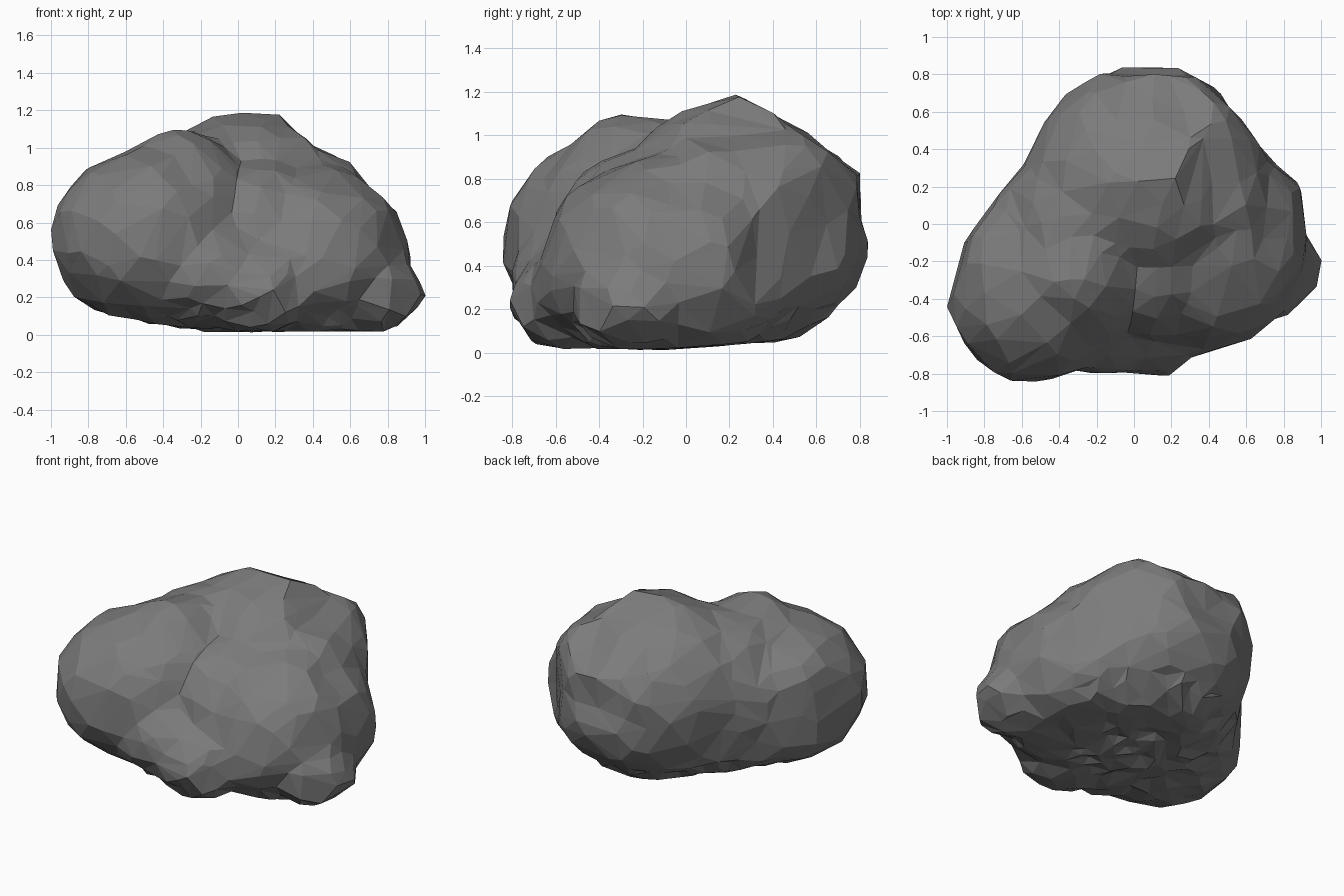
import bpy, bmesh
from math import exp
from mathutils import Vector, noise

cube = bpy.data.objects.get("Cube")
if cube:
    bpy.data.objects.remove(cube)

CENTRE = Vector((0, 0, 0.5))

# Rounded masses of the boulder: middle, radii
LOBES = [
    (Vector((0.08, 0.27, 0.6)), Vector((0.62, 0.58, 0.58))),     # tall back
    (Vector((-0.5, -0.32, 0.52)), Vector((0.5, 0.53, 0.46))),    # left front
    (Vector((-0.3, -0.24, 0.6)), Vector((0.38, 0.42, 0.48))),    # left crest
    (Vector((-0.27, 0.03, 0.58)), Vector((0.42, 0.42, 0.48))),   # saddle
    (Vector((0.4, -0.06, 0.41)), Vector((0.52, 0.59, 0.49))),    # right shoulder
    (Vector((0.1, -0.2, 0.52)), Vector((0.3, 0.41, 0.4))),       # front valley floor
    (Vector((-0.15, -0.45, 0.33)), Vector((0.36, 0.34, 0.29))),  # front apron
    (Vector((0.1, -0.54, 0.22)), Vector((0.29, 0.27, 0.21))),    # front ledge
    (Vector((0.78, -0.27, 0.21)), Vector((0.23, 0.24, 0.19))),   # right knob
    (Vector((0.05, -0.1, 0.3)), Vector((0.78, 0.65, 0.29))),     # broad base
]

# Outlines that trim the masses: the two axes, then the points
OUTLINES = [
    (0, 2, [(-1, .4), (-1, .6), (-.97, .72), (-.82, .87), (-.5, 1.07), (-.24, 1.1), (-.1, 1.17),
            (.2, 1.19), (.4, 1), (.55, .93), (.72, .77), (.88, .62), (.92, .4), (1, .2),
            (.82, .02), (-.3, .02), (-.82, .14), (-.97, .3)]),
    (1, 2, [(-.86, .5), (-.79, .7), (-.62, .92), (-.4, 1.08), (-.03, 1.1), (.2, 1.19), (.4, 1.1),
            (.78, .82), (.8, .6), (.86, .4), (.7, .2), (.5, .06), (-.4, 0), (-.71, .04), (-.81, .2)]),
    (0, 1, [(0, .86), (.3, .8), (.42, .73), (.72, .34), (.86, .22), (.92, -.03), (1, -.2), (1, -.3),
            (.72, -.58), (.3, -.71), (.2, -.8), (-.28, -.78), (-.6, -.86), (-.82, -.77),
            (-1, -.5), (-.9, -.1), (-.6, .3), (-.4, .68)]),
]


def inside(p):
    """True where the point lies in the softly blended masses."""
    total = 0
    for mid, radii in LOBES:
        q = p - mid
        s = sum((q[i] / radii[i]) ** 2 for i in range(3))
        total += exp(8 * (1 - s))
    return total > 1


def lobe_reach(d):
    """Distance from the centre to the outermost mass along d."""
    t = 1.4
    while t > 0.3 and not inside(CENTRE + d * t):
        t -= 0.03
    low, high = t, t + 0.03
    for _ in range(6):
        mid = (low + high) / 2
        if inside(CENTRE + d * mid):
            low = mid
        else:
            high = mid
    return low


def outline_reach(d, a, b, points):
    """Distance along d at which the outline is met."""
    best = 9.0
    for k, end in enumerate(points):
        sx, sy = points[k - 1][0] - CENTRE[a], points[k - 1][1] - CENTRE[b]
        ex, ey = end[0] - CENTRE[a] - sx, end[1] - CENTRE[b] - sy
        det = d[a] * ey - d[b] * ex
        if abs(det) < 1e-9:
            continue
        t = (sx * ey - sy * ex) / det
        u = (sx * d[b] - sy * d[a]) / det
        if t > 0 and -1e-6 <= u <= 1 + 1e-6:
            best = min(best, t)
    return best


# Boulder: a sphere shaped by the masses, trimmed and roughened
bm = bmesh.new()
bmesh.ops.create_icosphere(bm, subdivisions=5, radius=1)
for v in bm.verts:
    d = v.co.normalized()
    r = lobe_reach(d)
    r = min([r] + [outline_reach(d, *o) for o in OUTLINES])
    p = CENTRE + d * r
    if d.z < -0.4:
        r += 0.01 - 0.06 * abs(noise.noise(p * 6))     # pitted underside
    else:
        r += 0.006 + 0.025 * noise.noise(p * 5)
    v.co = CENTRE + d * r

mesh = bpy.data.meshes.new("boulder")
bm.to_mesh(mesh)
bm.free()
boulder = bpy.data.objects.new("boulder", mesh)
bpy.context.collection.objects.link(boulder)

# Irregular facets
facets = boulder.modifiers.new("facets", 'DECIMATE')
facets.ratio = 0.17

# Stone colour
stone = bpy.data.materials.new("grey stone")
stone.use_nodes = True
colour = (0.2, 0.2, 0.2, 1)
stone.diffuse_color = colour
stone.node_tree.nodes["Principled BSDF"].inputs["Base Color"].default_value = colour
mesh.materials.append(stone)
